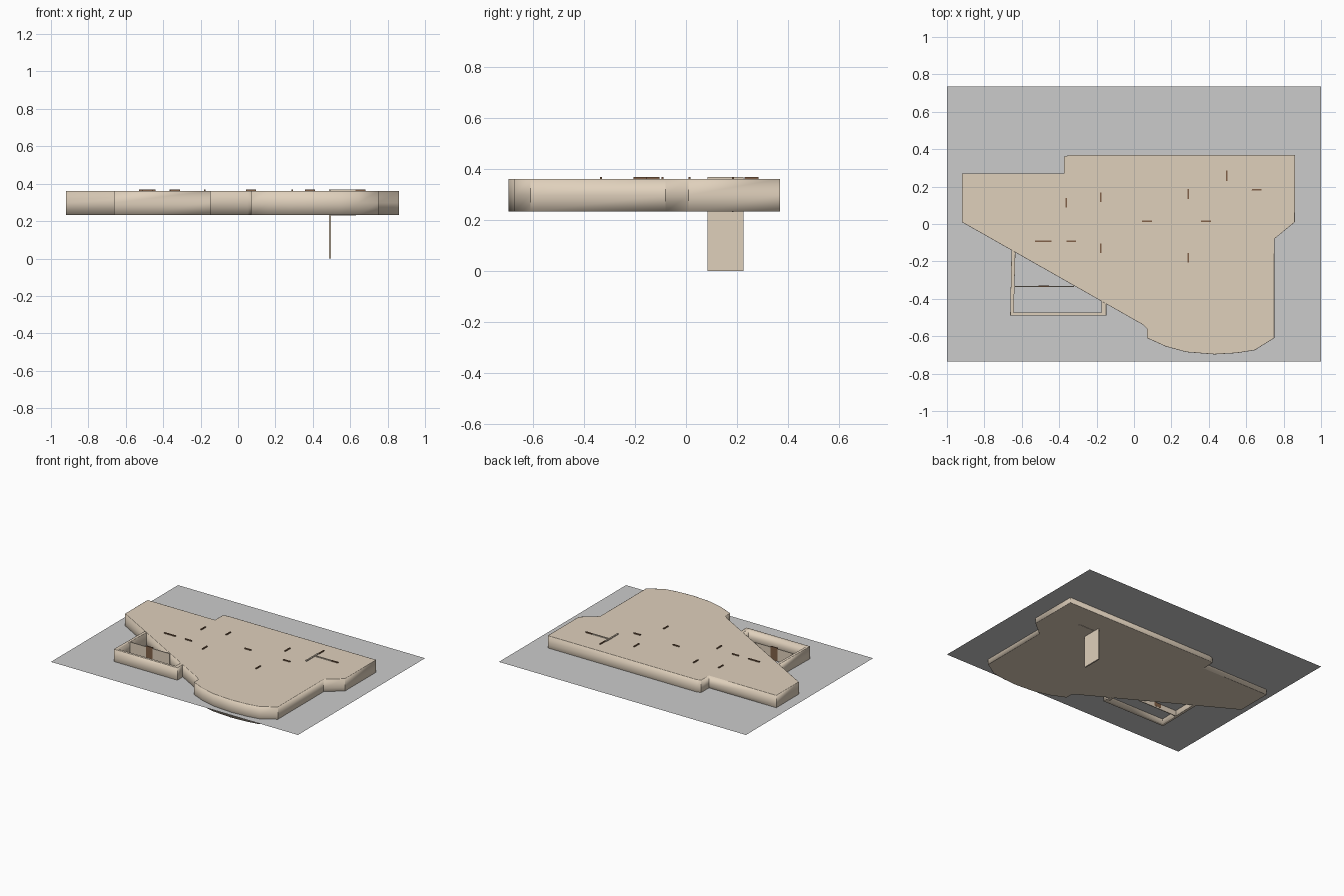
import bpy, bmesh, math
from mathutils import Vector

cube = bpy.data.objects.get("Cube")
if cube:
    bpy.data.objects.remove(cube, do_unlink=True)

BOTTOM, TOP, SHEET, DOOR_TOP = 0.233, 0.362, 0.272, 0.369


def material(name, rgb):
    m = bpy.data.materials.new(name)
    m.use_nodes = True
    m.diffuse_color = (*rgb, 1)
    m.node_tree.nodes["Principled BSDF"].inputs["Base Color"].default_value = (*rgb, 1)
    return m


beige = material("warm beige", (0.74, 0.63, 0.50))
brown = material("door brown", (0.22, 0.12, 0.065))
grey = material("sheet grey", (0.6, 0.6, 0.6))


def add_object(name, bm, mat):
    mesh = bpy.data.meshes.new(name)
    bm.to_mesh(mesh)
    bm.free()
    mesh.materials.append(mat)
    obj = bpy.data.objects.new(name, mesh)
    bpy.context.collection.objects.link(obj)
    return obj


def box(name, x0, x1, y0, y1, z0, z1, mat):
    bm = bmesh.new()
    bmesh.ops.create_cube(bm, size=1)
    for v in bm.verts:
        v.co = Vector((x1 if v.co.x > 0 else x0,
                       y1 if v.co.y > 0 else y0,
                       z1 if v.co.z > 0 else z0))
    return add_object(name, bm, mat)


def slab(name, outline, mat):
    """Extrude an outline in two steps, with soft shading over the wall rims."""
    bm = bmesh.new()
    base = bm.faces.new([bm.verts.new((x, y, BOTTOM)) for x, y in outline])
    cap = base
    caps = [base]
    for step in range(2):
        ring = bmesh.ops.extrude_face_region(bm, geom=[cap], use_keep_orig=(step == 0))
        cap = next(g for g in ring["geom"] if isinstance(g, bmesh.types.BMFace))
        for v in cap.verts:
            v.co.z += (TOP - BOTTOM) / 2
    caps.append(cap)
    bmesh.ops.recalc_face_normals(bm, faces=bm.faces)
    bmesh.ops.inset_individual(bm, faces=caps, thickness=0.002)
    for f in bm.faces:
        f.smooth = f not in caps
    # Upright corners stay crisp
    for e in bm.edges:
        a, b = e.verts
        if abs(a.co.z - b.co.z) > 0.01 and e.calc_face_angle(0) > math.radians(30):
            e.smooth = False
    return add_object(name, bm, mat)


# Thin sheet that cuts through the lower part of the slab
bm = bmesh.new()
bm.faces.new([bm.verts.new((x, y, SHEET)) for x, y in
              [(-1, -0.735), (1, -0.735), (1, 0.735), (-1, 0.735)]])
add_object("ground_sheet", bm, grey)

# Main floor block
slab("floor_block", [
    (-0.92, 0.01), (0.05, -0.54), (0.07, -0.56), (0.07, -0.61),
    (0.17, -0.655), (0.28, -0.685), (0.43, -0.697), (0.55, -0.69),
    (0.645, -0.675), (0.75, -0.61), (0.75, -0.08), (0.86, 0.01),
    (0.86, 0.37), (-0.34, 0.37), (-0.375, 0.36), (-0.375, 0.27),
    (-0.92, 0.27)], beige)

# Open room walls beside the slanted edge
slab("room_wall", [
    (-0.655, -0.135), (-0.662, -0.49), (-0.148, -0.49), (-0.148, -0.425),
    (-0.175, -0.41), (-0.175, -0.472), (-0.643, -0.472), (-0.634, -0.15)], beige)
box("room_divider", -0.64, -0.32, -0.337, -0.331, BOTTOM, TOP, beige)

# Upright panel below the block, with a thin wall beside it
box("hanging_panel", 0.487, 0.497, 0.085, 0.225, 0, DOOR_TOP, beige)
box("thin_wall", 0.49, 0.63, 0.181, 0.186, BOTTOM - 0.002, DOOR_TOP, beige)

# Doors whose heads show above the block: centre, length
HALF = 0.004
along_x = [(-0.485, -0.093, 0.09), (-0.335, -0.093, 0.052), (0.07, 0.014, 0.052),
           (0.385, 0.014, 0.052), (0.655, 0.184, 0.052), (-0.482, -0.334, 0.055)]
along_y = [(-0.361, 0.113, 0.052), (-0.178, 0.143, 0.052), (-0.178, -0.13, 0.052),
           (0.289, 0.16, 0.055), (0.289, -0.18, 0.052), (0.496, 0.258, 0.055)]
for i, (x, y, length) in enumerate(along_x):
    box(f"cross_door_{i + 1}", x - length / 2, x + length / 2,
        y - HALF, y + HALF, BOTTOM + 0.01, DOOR_TOP, brown)
for i, (x, y, length) in enumerate(along_y):
    box(f"side_door_{i + 1}", x - HALF, x + HALF,
        y - length / 2, y + length / 2, BOTTOM + 0.01, DOOR_TOP, brown)
